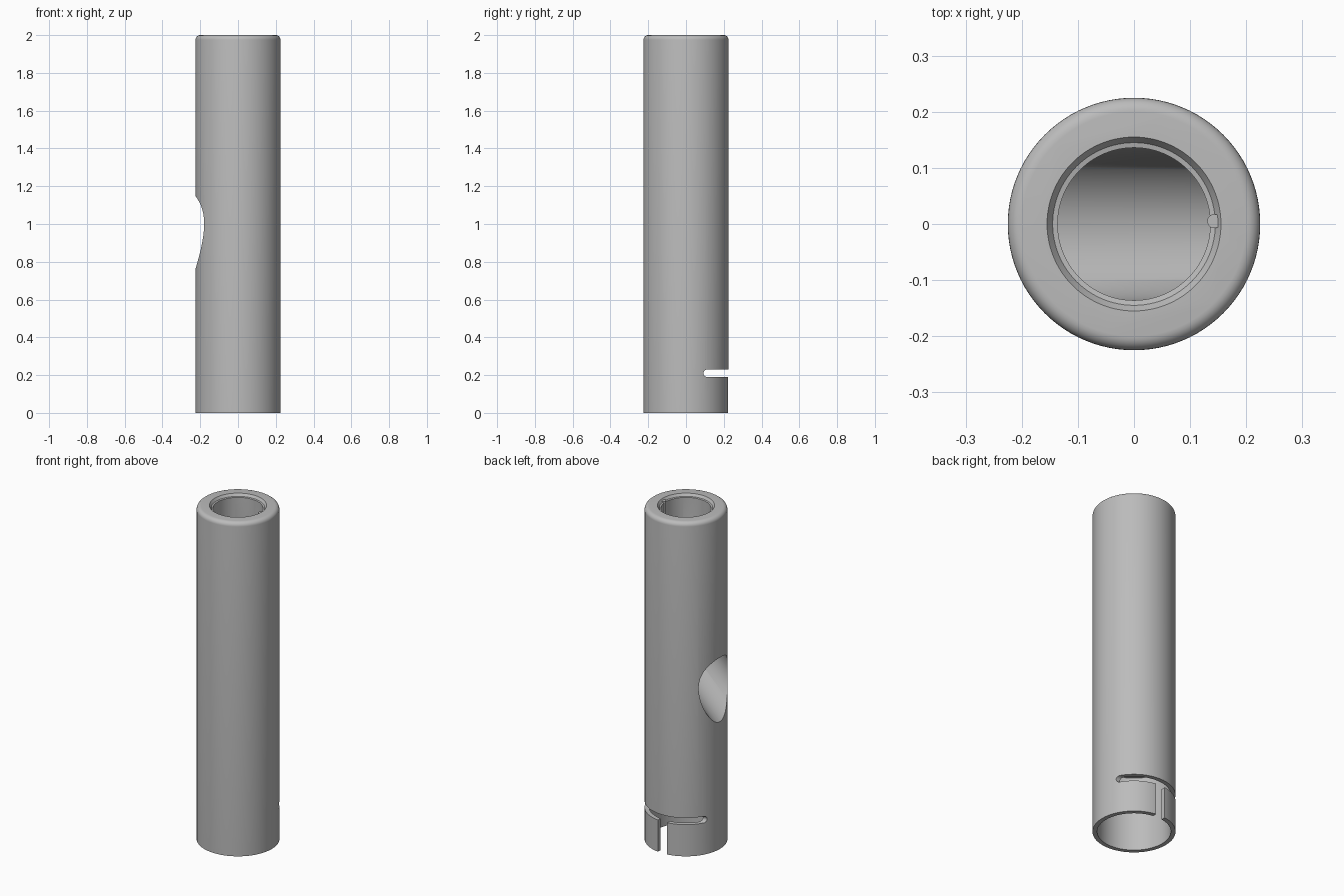
import bpy, bmesh
from math import cos, sin, pi, radians

if "Cube" in bpy.data.objects:
    bpy.data.objects.remove(bpy.data.objects["Cube"])

SEG = 96
R = 0.225          # outer radius
BORE = 0.136       # upper bore radius
FILLET = 0.025     # rounded top rim
BEND_Z = 1.18      # where the bore turns outwards

grey = bpy.data.materials.new("satin_grey")
grey.use_nodes = True
grey.diffuse_color = (0.5, 0.5, 0.5, 1)
grey.node_tree.nodes["Principled BSDF"].inputs["Base Color"].default_value = (0.5, 0.5, 0.5, 1)


def make_object(name, bm):
    bmesh.ops.recalc_face_normals(bm, faces=bm.faces)
    mesh = bpy.data.meshes.new(name)
    bm.to_mesh(mesh)
    bm.free()
    mesh.materials.append(grey)
    obj = bpy.data.objects.new(name, mesh)
    bpy.context.collection.objects.link(obj)
    return obj


def circle(r, z, n=SEG, cx=0, cy=0):
    return [(cx + r * cos(2 * pi * i / n), cy + r * sin(2 * pi * i / n), z) for i in range(n)]


def loft(name, rings):
    """Closed solid skinned through rings of equal point count."""
    bm = bmesh.new()
    loops = [[bm.verts.new(p) for p in ring] for ring in rings]
    n = len(loops[0])
    for a, b in zip(loops, loops[1:]):
        for i in range(n):
            j = (i + 1) % n
            bm.faces.new((a[i], a[j], b[j], b[i]))
    bm.faces.new(loops[0])
    bm.faces.new(loops[-1])
    return make_object(name, bm)


def cut(target, cutter):
    cutter.hide_render = True
    mod = target.modifiers.new("cut", 'BOOLEAN')
    mod.operation = 'DIFFERENCE'
    mod.solver = 'EXACT'
    mod.object = cutter
    bpy.context.view_layer.objects.active = target
    bpy.ops.object.modifier_apply(modifier=mod.name)
    bpy.data.objects.remove(cutter)


def smooth(obj):
    bpy.ops.object.select_all(action='DESELECT')
    obj.select_set(True)
    bpy.context.view_layer.objects.active = obj
    bpy.ops.object.shade_smooth_by_angle(angle=radians(30))


# Tube body: lower socket, outer wall, rounded rim
rim = [circle(R - FILLET + FILLET * cos(a), 2 - FILLET + FILLET * sin(a))
       for a in (i * pi / 12 for i in range(7))]
tube = loft("tube_body", [circle(0.2, 0.45), circle(0.2, 0), circle(R, 0)] + rim)

# Upper bore: chamfered mouth, then a mitred bend out through the -x side
mitre = [(x, y, BEND_Z - (2 ** 0.5 - 1) * x) for x, y, _ in circle(BORE, 0)]
outlet = [(x - 0.6, y, z - 0.6) for x, y, z in mitre]
cut(tube, loft("bore_cutter", [circle(0.155, 2.05), circle(0.155, 2), circle(0.145, 1.985),
                               circle(BORE, 1.983), mitre, outlet]))

# Horizontal slot with round ends across the back
slot = [(0.113 + 0.02 * cos(a), 0.21 + 0.02 * sin(a))
        for a in (pi / 2 + i * pi / 16 for i in range(17))] + [(0.4, 0.19), (0.4, 0.23)]
cut(tube, loft("cross_slot_cutter", [[(x, y, z) for y, z in slot] for x in (-0.4, 0.4)]))

# Vertical slot from the bottom edge up to the horizontal one
cut(tube, loft("upright_slot_cutter",
               [[(-0.03, 0.1, z), (0.03, 0.1, z), (0.03, 0.4, z), (-0.03, 0.4, z)]
                for z in (-0.1, 0.21)]))
smooth(tube)

# Small key pin set in the bore wall
pin = loft("key_pin", [circle(0.0125, z, 24, 0.143, 0.005) for z in (1.8, 1.992)])
smooth(pin)
